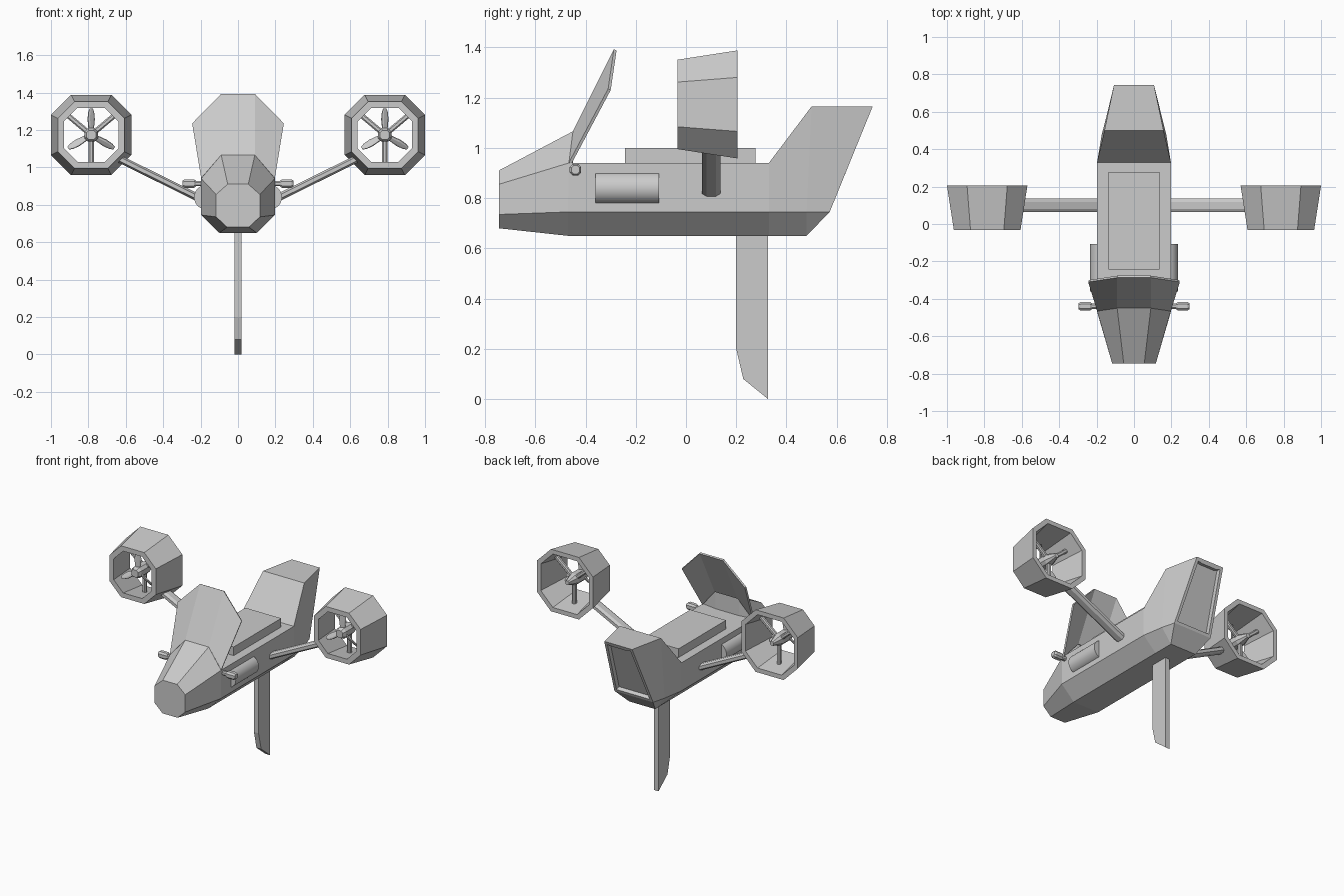
import bpy, bmesh, math
from mathutils import Vector

if "Cube" in bpy.data.objects:
    bpy.data.objects.remove(bpy.data.objects["Cube"])


def finish(name, bm, recalc=True):
    bmesh.ops.remove_doubles(bm, verts=bm.verts, dist=0.0005)
    if recalc:
        bmesh.ops.recalc_face_normals(bm, faces=bm.faces)
    me = bpy.data.meshes.new(name)
    bm.to_mesh(me)
    bm.free()
    ob = bpy.data.objects.new(name, me)
    bpy.context.collection.objects.link(ob)
    return ob


def skin(bm, rings, wrap_ring=True, close=False):
    """Join consecutive rings of points with quads."""
    vs = [[bm.verts.new(p) for p in r] for r in rings]
    n, m = len(vs[0]), len(vs)
    for i in range(m if close else m - 1):
        a, b = vs[i], vs[(i + 1) % m]
        for j in range(n if wrap_ring else n - 1):
            k = (j + 1) % n
            bm.faces.new((a[j], a[k], b[k], b[j]))
    return vs


def oct_points(w, h, k=0.5):
    return [(w, -h * k), (w, h * k), (w * k, h), (-w * k, h),
            (-w, h * k), (-w, -h * k), (-w * k, -h), (w * k, -h)]


def bar(name, a, b, stations, roll=0.0):
    """Chamfered bar from a to b; stations are (t, half width, half depth)."""
    a, b = Vector(a), Vector(b)
    d = (b - a).normalized()
    u = d.cross(Vector((0, 1, 0)))
    u = u.normalized() if u.length > 0.01 else Vector((1, 0, 0))
    v = d.cross(u)
    u, v = u * math.cos(roll) + v * math.sin(roll), v * math.cos(roll) - u * math.sin(roll)
    bm = bmesh.new()
    vs = skin(bm, [[a.lerp(b, t) + u * p + v * q for p, q in oct_points(w, h)]
                   for t, w, h in stations])
    bm.faces.new(vs[0])
    bm.faces.new(vs[-1])
    return finish(name, bm)


# Hull: half sections (x, y, z) from keel to roof, mirrored to full rings
sections = [
    [(.058, -.745, .68), (.117, -.745, .735), (.117, -.745, .855), (.055, -.745, .91)],
    [(.1, -.47, .65), (.197, -.47, .745), (.197, -.466, .94), (.09, -.45, 1.066)],
    [(.1, -.47, .65), (.197, -.47, .745), (.197, -.466, .94), (.09, -.45, .94)],
    [(.1, .33, .65), (.197, .33, .745), (.197, .33, .94), (.1, .33, .94)],
    [(.1, .48, .65), (.172, .48, .745), (.158, .5, 1.165), (.09, .5, 1.165)],
    [(.1, .48, .65), (.148, .572, .745), (.107, .743, 1.165), (.06, .743, 1.165)],
]
bm = bmesh.new()
vs = skin(bm, [h + [(-x, y, z) for x, y, z in reversed(h)] for h in sections])
bm.faces.new(vs[0])
e = vs[-1]
bm.faces.new((e[0], e[1], e[6], e[7]))
tail = bm.faces.new(e[1:7])
bmesh.ops.remove_doubles(bm, verts=bm.verts, dist=0.0005)
bmesh.ops.recalc_face_normals(bm, faces=bm.faces)
# recessed tail exhaust
bmesh.ops.inset_region(bm, faces=[tail], thickness=0.028)
bmesh.ops.inset_region(bm, faces=[tail], thickness=0.006, depth=-0.025)
finish("hull", bm)

# Raised windscreen
low = [(-.197, -.466, .942), (-.09, -.45, 1.066), (.09, -.45, 1.066), (.197, -.466, .942)]
top = [(-.245, -.31, 1.235), (-.09, -.287, 1.393), (.09, -.287, 1.393), (.245, -.31, 1.235)]
bm = bmesh.new()
skin(bm, [low, top], wrap_ring=False)
screen = finish("windscreen", bm, recalc=False)
mod = screen.modifiers.new("thickness", 'SOLIDIFY')
mod.thickness = 0.012
mod.offset = -1

# Seat pad on the deck
bpy.ops.mesh.primitive_cube_add(size=1, location=(0, .017, .965))
pad = bpy.context.object
pad.name = "seat_pad"
pad.scale = (.274, .52, .07)

# Landing fin
prof = [(.2, .68), (.2, .2), (.228, .08), (.327, 0), (.327, .68)]
bm = bmesh.new()
vs = skin(bm, [[(x, y, z) for y, z in prof] for x in (-.018, .018)])
bm.faces.new(vs[0])
bm.faces.new(vs[1])
finish("landing_fin", bm)

for s, side in ((-1, "left"), (1, "right")):
    # Rounded side pods
    bpy.ops.mesh.primitive_cylinder_add(vertices=32, radius=.065, depth=.252,
                                        location=(s * .17, -.234, .84),
                                        rotation=(math.pi / 2, 0, 0))
    bpy.context.object.name = side + "_side_pod"
    bpy.ops.object.shade_smooth_by_angle(angle=math.radians(40))

    # Handlebar with thicker grip
    bar(side + "_handlebar", (s * .1, -.44, .913), (s * .25, -.44, .913),
        [(0, .014, .014), (1, .014, .014)])
    bar(side + "_grip", (s * .225, -.44, .913), (s * .296, -.44, .913),
        [(0, .016, .016), (.15, .023, .023), (.85, .023, .023), (1, .016, .016)])

    # Duct arm
    cx, cz = s * .785, 1.173
    bar(side + "_arm", (s * .17, .1, .816), (s * .63, .1, 1.043),
        [(0, .02, .037), (1, .02, .037)])

    # Flared eight-sided duct, open at both ends
    bm = bmesh.new()
    skin(bm, [[(cx + p, y, cz + q) for p, q in oct_points(r, r)]
              for y, r in ((-.033, .178), (.205, .215), (.205, .185), (-.033, .145))],
         close=True)
    finish(side + "_duct", bm)

    # Fan hub, three stays and three blades
    bar(side + "_hub", (cx, -.01, cz), (cx, .18, cz),
        [(0, .025, .025), (.12, .036, .036), (.6, .036, .036), (1, .014, .014)])
    for i, deg in enumerate((40, 140, 270)):
        c, n = math.cos(math.radians(deg)), math.sin(math.radians(deg))
        length = .2 if deg != 270 else .175
        bar(f"{side}_stay_{i + 1}", (cx, .1, cz), (cx + c * length, .1, cz + n * length),
            [(0, .014, .014), (1, .014, .014)])
    for i, deg in enumerate((90, 210, 330)):
        c, n = math.cos(math.radians(deg)), math.sin(math.radians(deg))
        bar(f"{side}_blade_{i + 1}", (cx, .025, cz), (cx + c * .142, .025, cz + n * .142),
            [(0, .012, .007), (.6, .022, .006), (.85, .018, .005), (1, .009, .004)],
            roll=math.radians(35))
